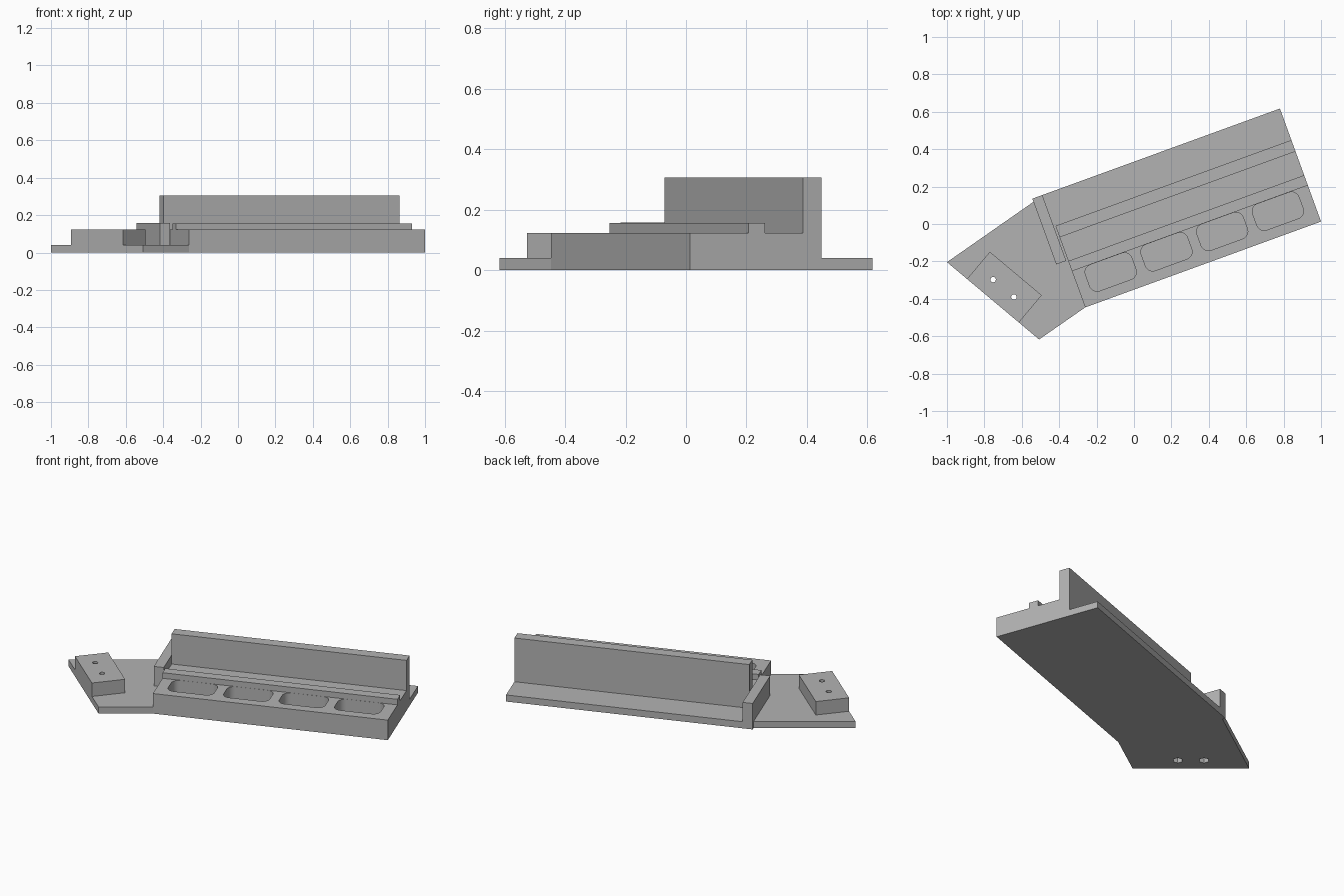
import bpy
import bmesh
from math import radians, pi
from mathutils import Matrix, Vector

cube = bpy.data.objects.get("Cube")
if cube:
    bpy.data.objects.remove(cube, do_unlink=True)

grey = bpy.data.materials.new("plain grey")
grey.use_nodes = True
colour = (0.45, 0.45, 0.45, 1)
grey.diffuse_color = colour
grey.node_tree.nodes["Principled BSDF"].inputs["Base Color"].default_value = colour

# Local frames: the long rail and the angled mounting end
RAIL = Matrix.Translation((-0.261, -0.446, 0)) @ Matrix.Rotation(radians(20), 4, "Z")
END = Matrix.Translation((-1, -0.204, 0)) @ Matrix.Rotation(radians(-40), 4, "Z")
LENGTH, WIDTH, END_WIDTH, FLOOR, DECK = 1.342, 0.643, 0.643, 0.04, 0.122


def prism(name, points, direction, matrix):
    """Extrude a flat polygon along a direction."""
    bm = bmesh.new()
    face = bm.faces.new([bm.verts.new(p) for p in points])
    grown = bmesh.ops.extrude_face_region(bm, geom=[face], use_keep_orig=True)
    verts = [g for g in grown["geom"] if isinstance(g, bmesh.types.BMVert)]
    bmesh.ops.translate(bm, verts=verts, vec=direction)
    bmesh.ops.recalc_face_normals(bm, faces=bm.faces[:])
    return finish(name, bm, matrix)


def finish(name, bm, matrix):
    mesh = bpy.data.meshes.new(name)
    bm.to_mesh(mesh)
    bm.free()
    mesh.materials.append(grey)
    obj = bpy.data.objects.new(name, mesh)
    obj.matrix_world = matrix
    bpy.context.collection.objects.link(obj)
    return obj


def box(name, x0, x1, y0, y1, z0, z1, matrix):
    points = [(x0, y0, z0), (x1, y0, z0), (x1, y1, z0), (x0, y1, z0)]
    return prism(name, points, (0, 0, z1 - z0), matrix)


def rounded_box(name, centre, size, radius, matrix):
    bm = bmesh.new()
    place = Matrix.Translation(centre) @ Matrix.Diagonal((*size, 1))
    bmesh.ops.create_cube(bm, size=1, matrix=place)
    upright = [e for e in bm.edges
               if abs(e.verts[0].co.z - e.verts[1].co.z) > 0.01]
    bmesh.ops.bevel(bm, geom=upright, offset=radius, segments=8,
                    profile=0.5, affect="EDGES")
    return finish(name, bm, matrix)


def cylinder(name, centre, radius, depth, sides, matrix):
    bm = bmesh.new()
    bmesh.ops.create_cone(bm, cap_ends=True, segments=sides, radius1=radius,
                          radius2=radius, depth=depth,
                          matrix=Matrix.Translation(centre))
    return finish(name, bm, matrix)


def cut(obj, cutters):
    bpy.context.view_layer.objects.active = obj
    for c in cutters:
        mod = obj.modifiers.new("cut", "BOOLEAN")
        mod.operation, mod.solver, mod.object = "DIFFERENCE", "EXACT", c
        bpy.ops.object.modifier_apply(modifier=mod.name)
    bpy.ops.object.select_all(action="DESELECT")
    obj.select_set(True)
    bpy.ops.object.shade_smooth_by_angle(angle=radians(30))


# Rail: one extruded profile with deck, ridge, groove, fence and rear ledge
profile = [(0, 0), (0, DECK), (0.206, DECK), (0.206, 0.156), (0.264, 0.156),
           (0.264, DECK), (0.399, DECK), (0.399, 0.306), (0.464, 0.306),
           (0.464, FLOOR), (WIDTH, FLOOR), (WIDTH, 0)]
rail = prism("rail_body", [(0, y, z) for y, z in profile], (LENGTH, 0, 0), RAIL)

# Four rounded pockets along the deck
pockets = [rounded_box("pocket_cutter", (0.193 + 0.317 * i, 0.131, FLOOR + 0.1),
                       (0.263, 0.148, 0.2), 0.042, RAIL) for i in range(4)]
# keep the cutters below the ridge so only the deck is opened
cut(rail, pockets)

# Angled base plate joining the rail to the mounting end
outline = [END @ Vector((0, 0, 0)), END @ Vector((END_WIDTH, 0, 0)),
           RAIL @ Vector((0, 0, 0)), RAIL @ Vector((0, WIDTH, 0)),
           RAIL @ Vector((-0.067, WIDTH, 0)), RAIL @ Vector((-0.067, 0.625, 0))]
plate = prism("base_plate", outline, (0, 0, FLOOR), Matrix.Identity(4))

# Upright stop beside the end of the rail
box("end_stop", -0.067, -0.01, 0.269, WIDTH, FLOOR, 0.158, RAIL)

# Mounting block with two screw holes and nut recesses underneath
block = box("mounting_block", 0.14, 0.502, 0, 0.19, FLOOR, DECK, END)
holes, recesses = [], []
for x in (0.249, 0.394):
    holes.append(cylinder("hole_cutter", (x, 0.087, 0.05), 0.0145, 0.4, 24, END))
    recesses.append(cylinder("recess_cutter", (x, 0.087, 0), 0.028, 0.06, 6, END))
cut(block, holes)
cut(plate, holes + recesses)

for helper in pockets + holes + recesses:
    bpy.data.objects.remove(helper, do_unlink=True)
